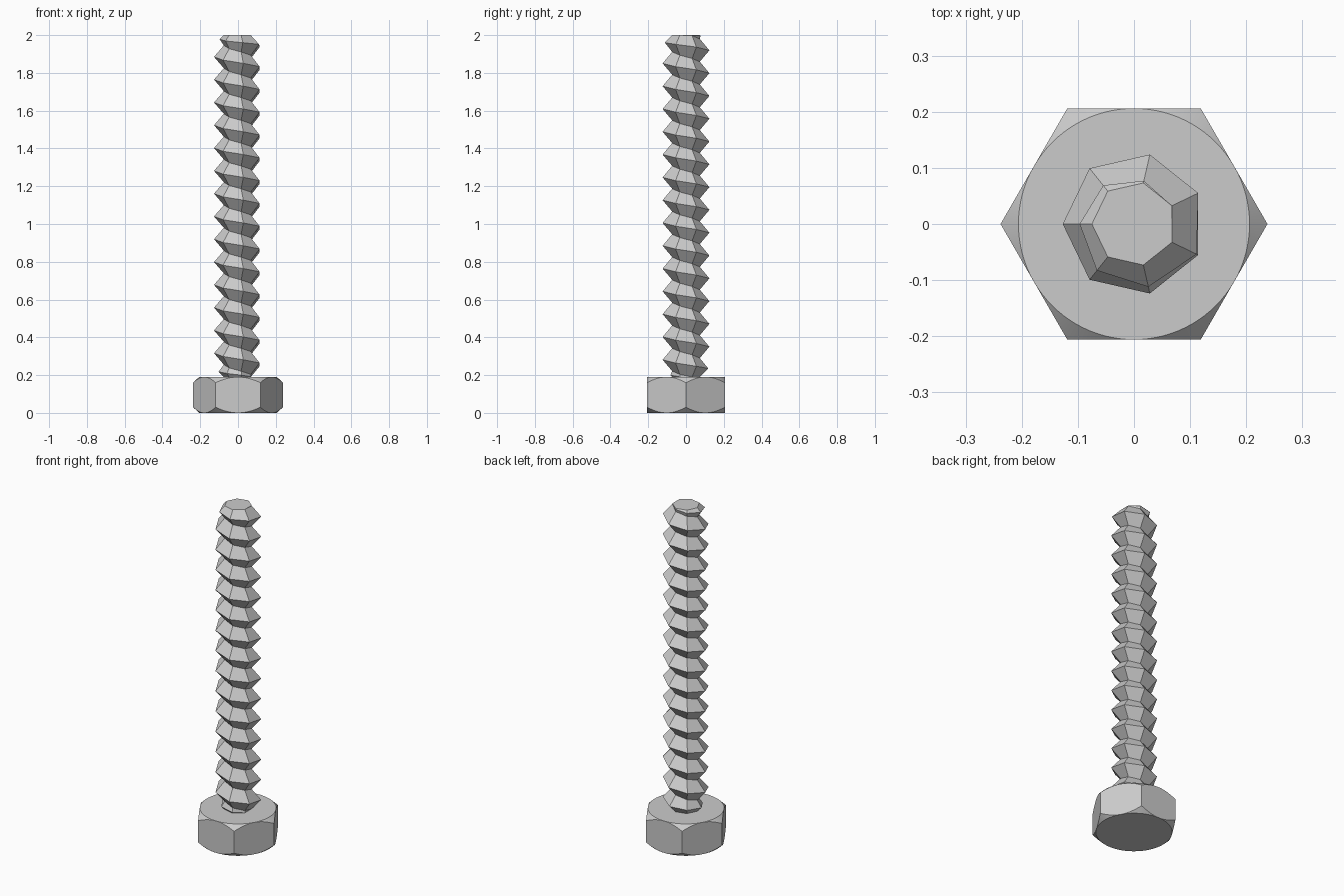
import bpy, bmesh, math

cube = bpy.data.objects.get("Cube")
if cube:
    bpy.data.objects.remove(cube, do_unlink=True)

steel = bpy.data.materials.new("steel_grey")
steel.use_nodes = True
COLOUR = (0.6, 0.6, 0.6, 1)
steel.diffuse_color = COLOUR
steel.node_tree.nodes["Principled BSDF"].inputs["Base Color"].default_value = COLOUR

HEAD_H, TOP = 0.19, 2.0
FLAT_R, CHAMFER = 0.206, 0.95      # hexagon inradius, chamfer slope
ROOT_R, CREST_R = 0.075, 0.127
SIDES, PITCH = 7, 0.1207
CREST_Z = 1.885                    # highest full crest on the right side
TAPER, RUNOUT = 0.1, 0.052         # thread fade at each end


def make_object(name, bm):
    bmesh.ops.remove_doubles(bm, verts=bm.verts, dist=0.0002)
    loose = [e for e in bm.edges if not e.link_faces]
    bmesh.ops.delete(bm, geom=loose, context='EDGES')
    bmesh.ops.recalc_face_normals(bm, faces=bm.faces)
    mesh = bpy.data.meshes.new(name)
    bm.to_mesh(mesh)
    bm.free()
    mesh.materials.append(steel)
    obj = bpy.data.objects.new(name, mesh)
    bpy.context.collection.objects.link(obj)
    return obj


def polar(r, angle, z):
    return (r * math.cos(angle), r * math.sin(angle), z)


# Hexagonal head with conical chamfers above and below
bm = bmesh.new()
steps = 96
rings = [[], [], [], []]
for i in range(steps):
    a = math.tau * i / steps
    off = a % (math.pi / 3) - math.pi / 6
    hex_r = FLAT_R / math.cos(off)
    drop = (hex_r - FLAT_R) * CHAMFER
    profile = [(FLAT_R, 0), (hex_r, drop), (hex_r, HEAD_H - drop), (FLAT_R, HEAD_H)]
    for ring, (r, z) in zip(rings, profile):
        ring.append(bm.verts.new(polar(r, a, z)))
for low, high in zip(rings, rings[1:]):
    for i in range(steps):
        j = (i + 1) % steps
        bm.faces.new((low[i], low[j], high[j], high[i]))
bm.faces.new(rings[0])
bm.faces.new(rings[-1])
head = make_object("hex_head", bm)
bpy.ops.object.select_all(action='DESELECT')
head.select_set(True)
bpy.context.view_layer.objects.active = head
bpy.ops.object.shade_smooth_by_angle(angle=math.radians(25))


def crest_point(z):
    """Radius and height of the crest, fading into the shank at both ends."""
    for end, sign in ((TOP, 1), (HEAD_H, -1)):
        limit = end - sign * RUNOUT
        over = (z - limit) * sign
        if over > 0:
            k = min(over / TAPER, 1)
            return CREST_R + (ROOT_R - CREST_R) * k, limit + sign * RUNOUT * k
    return CREST_R, z


# Threaded shank: one helical ridge winding downwards
bm = bmesh.new()
roots, crests = [], []
turns = 21
for i in range(turns * SIDES):
    a = math.pi + math.tau * i / SIDES
    z = CREST_Z + 3 * PITCH - PITCH * i / SIDES
    root_z = min(max(z + PITCH / 2, HEAD_H), TOP)
    roots.append(bm.verts.new(polar(ROOT_R, a, root_z)))
    r, crest_z = crest_point(z)
    crests.append(bm.verts.new(polar(r, a, crest_z)))
for i in range((turns - 1) * SIDES - 1):
    n = i + SIDES
    bm.faces.new((roots[i], crests[i], crests[i + 1], roots[i + 1]))
    bm.faces.new((crests[i], roots[n], roots[n + 1], crests[i + 1]))
# Flat end cap
bm.faces.new(roots[:SIDES])
make_object("threaded_shank", bm)
